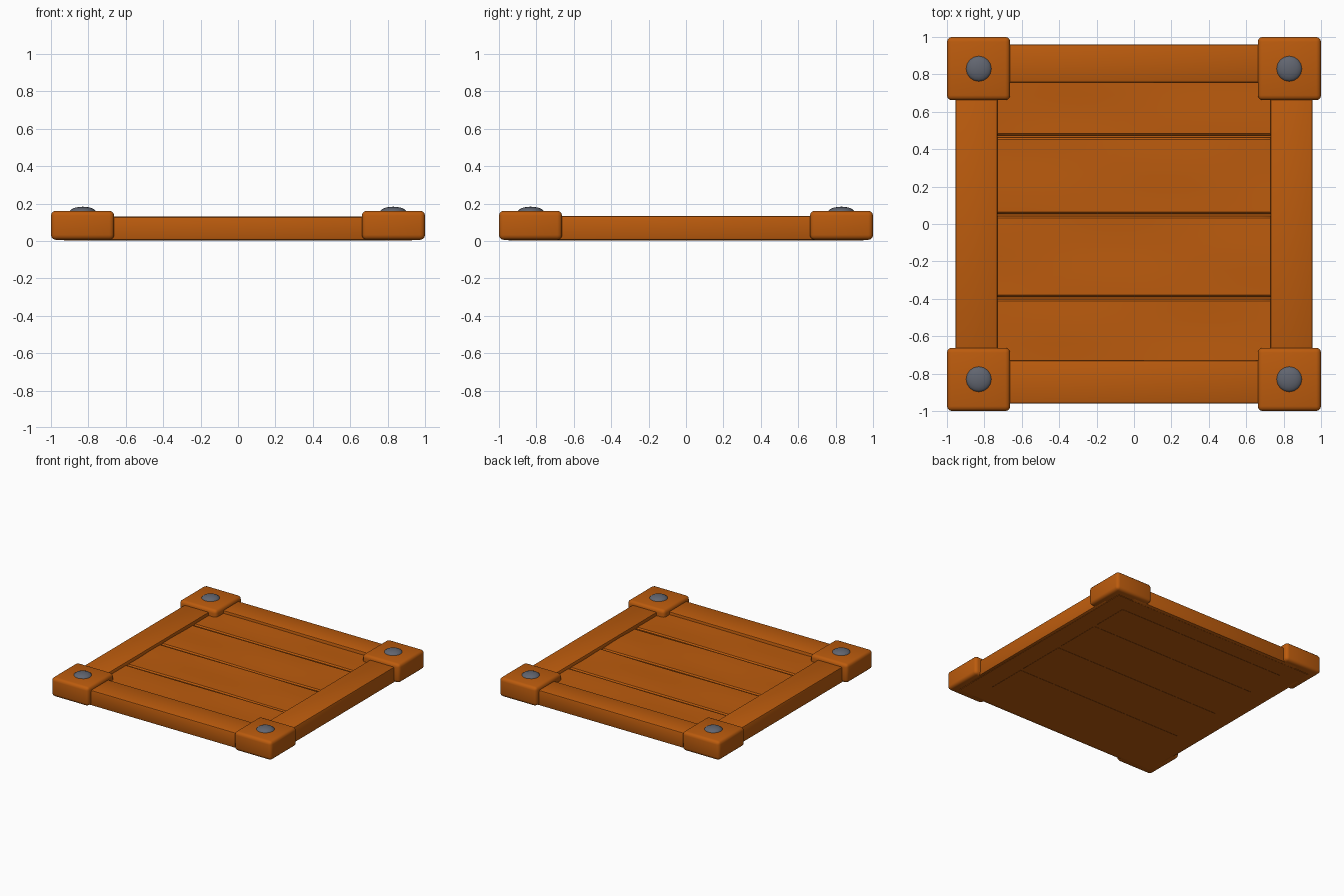
import bpy, bmesh, math
from mathutils import Matrix, Vector

cube = bpy.data.objects.get("Cube")
if cube:
    bpy.data.objects.remove(cube, do_unlink=True)


def material(name, rgb):
    m = bpy.data.materials.new(name)
    m.use_nodes = True
    m.diffuse_color = (*rgb, 1)
    bsdf = m.node_tree.nodes["Principled BSDF"]
    bsdf.inputs["Base Color"].default_value = (*rgb, 1)
    bsdf.inputs["Roughness"].default_value = 0.8
    return m


wood = material("orange wood", (0.5, 0.105, 0.004))
steel = material("grey steel", (0.12, 0.13, 0.16))


def finish(name, bm, mat):
    mesh = bpy.data.meshes.new(name)
    bm.to_mesh(mesh)
    bm.free()
    mesh.materials.append(mat)
    ob = bpy.data.objects.new(name, mesh)
    bpy.context.collection.objects.link(ob)
    bpy.ops.object.select_all(action='DESELECT')
    ob.select_set(True)
    bpy.context.view_layer.objects.active = ob
    bpy.ops.object.shade_smooth_by_angle(angle=math.radians(40))
    return ob


def box(low, high, bevel, segments=2):
    """Box between two corners with rounded edges."""
    low, high = Vector(low), Vector(high)
    bm = bmesh.new()
    bmesh.ops.create_cube(bm, size=1, matrix=Matrix.Translation((low + high) / 2)
                          @ Matrix.Diagonal((*(high - low), 1)))
    if bevel:
        bmesh.ops.bevel(bm, geom=bm.edges[:], offset=bevel, segments=segments,
                        profile=0.5, affect='EDGES')
    return bm


# Backing panel closes the underside below the plank gaps
finish("backing_panel", box((-0.93, -0.93, 0.002), (0.93, 0.93, 0.07), 0), wood)

# Planks across the middle, with a gently worn upper surface
seams = (-0.76, -0.395, 0.048, 0.468, 0.8)
for i, (y0, y1) in enumerate(zip(seams, seams[1:])):
    bm = box((-0.78, y0 + 0.006, 0.001), (0.78, y1 - 0.006, 0.106), 0.01, 1)
    for axis, count in (((1, 0, 0), 16), ((0, 1, 0), 6)):
        for k in range(1, count):
            t = k / count
            co = (-0.78 + 1.56 * t, y0 + (y1 - y0) * t, 0)
            bmesh.ops.bisect_plane(bm, geom=bm.verts[:] + bm.edges[:] + bm.faces[:],
                                   plane_co=co, plane_no=axis)
    for v in bm.verts:
        if v.co.z > 0.09:
            v.co.z += 0.003 * math.sin(4 * v.co.x + 2 * i) * math.sin(14 * v.co.y + v.co.x)
    finish(f"plank_{i + 1}", bm, wood)

# Frame rails
finish("front_rail", box((-0.8, -0.96, 0.003), (0.8, -0.73, 0.13), 0.012), wood)
finish("back_rail", box((-0.8, 0.757, 0.003), (0.8, 0.96, 0.13), 0.012), wood)
for side, s in (("left", 1), ("right", -1)):
    x0, x1 = sorted((0.73 * s, 0.955 * s))
    finish(f"{side}_rail", box((x0, -0.8, 0.004), (x1, 0.8, 0.133), 0.012), wood)

# Corner blocks, each with a low domed stud
for end, e in (("front", -1), ("back", 1)):
    for side, s in (("left", 1), ("right", -1)):
        x0, x1 = sorted((0.662 * s, s))
        y0, y1 = sorted((0.662 * e, e))
        finish(f"{end}_{side}_corner_block",
               box((x0, y0, 0.006), (x1, y1, 0.161), 0.026, 3), wood)
        bm = bmesh.new()
        bmesh.ops.create_uvsphere(bm, u_segments=16, v_segments=10, radius=1)
        bmesh.ops.transform(bm, verts=bm.verts[:],
                            matrix=Matrix.Translation((0.83 * s, 0.83 * e, 0.155))
                            @ Matrix.Diagonal((0.07, 0.07, 0.028, 1)))
        finish(f"{end}_{side}_stud", bm, steel)
